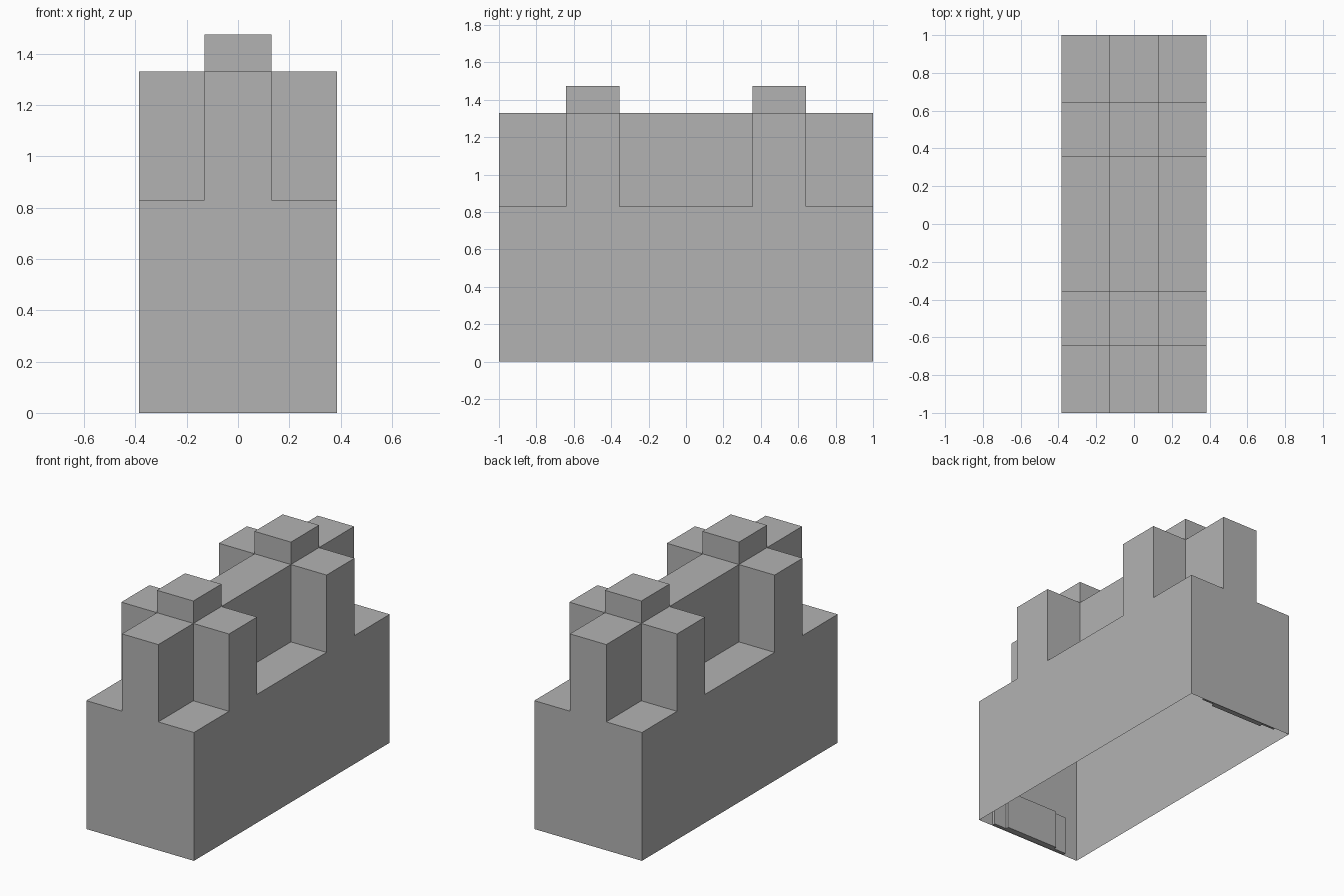
import bpy
import bmesh
from mathutils import Vector

cube = bpy.data.objects.get("Cube")
if cube:
    bpy.data.objects.remove(cube, do_unlink=True)

HX, HY = 0.385, 1.0               # half width and half length
SPINE = 0.13                      # half width of the central ridge
WING_IN, WING_OUT = 0.355, 0.642  # cross wing extent along y
BASE, ROOF, TOWER = 0.83, 1.33, 1.475
DOOR, DOOR_INNER, DOOR_TOP, SILL = 0.28, 0.19, 0.255, 0.004
STEP = 0.02

bm = bmesh.new()


def mirrored(values):
    return sorted([-v for v in values] + list(values))


def extrude(faces, offset):
    """Extrude a face region and return the moved faces."""
    geom = bmesh.ops.extrude_face_region(bm, geom=faces)["geom"]
    verts = [g for g in geom if isinstance(g, bmesh.types.BMVert)]
    bmesh.ops.translate(bm, vec=Vector(offset), verts=verts)
    return [g for g in geom if isinstance(g, bmesh.types.BMFace)]


def pick(faces, rule):
    return [f for f in faces if rule(f.calc_center_median())]


def in_spine(c):
    return abs(c.x) < SPINE


def in_wing(c):
    return WING_IN < abs(c.y) < WING_OUT


# Floor plan split along the ridge, wing and doorway lines
xs = mirrored([SPINE, DOOR_INNER, DOOR, HX])
ys = mirrored([WING_IN, WING_OUT, HY])
grid = [[bm.verts.new((x, y, 0)) for x in xs] for y in ys]
plan = [bm.faces.new((a[i], a[i + 1], b[i + 1], b[i]))
        for a, b in zip(grid, grid[1:]) for i in range(len(xs) - 1)]

# Main block, then ridge with cross wings, then the two towers
top = extrude(plan, (0, 0, BASE))
cross = pick(top, lambda c: in_spine(c) or in_wing(c))
terraces = pick(top, lambda c: not (in_spine(c) or in_wing(c)))
roof = extrude(cross, (0, 0, ROOF - BASE))
extrude(pick(roof, lambda c: in_spine(c) and in_wing(c)), (0, 0, TOWER - ROOF))

# Sunken terraces with a thin rim
bmesh.ops.inset_region(bm, faces=terraces, thickness=0.01, depth=0,
                       use_even_offset=True, use_boundary=True)
extrude(terraces, (0, 0, -STEP))

# Outward normals, then leave the underside open
bmesh.ops.recalc_face_normals(bm, faces=bm.faces[:])
under = [f for f in bm.faces if all(abs(v.co.z) < 1e-5 for v in f.verts)]
bmesh.ops.delete(bm, geom=under, context="FACES")

# Stepped doorway recess in each end
for z in (SILL, DOOR_TOP):
    bmesh.ops.bisect_plane(bm, geom=bm.verts[:] + bm.edges[:] + bm.faces[:],
                           plane_co=(0, 0, z), plane_no=(0, 0, 1))
for side in (-1, 1):
    door = pick(bm.faces, lambda c: abs(c.y - side * HY) < 1e-4
                and abs(c.x) < DOOR and SILL < c.z < DOOR_TOP)
    inner = extrude(door, (0, -side * STEP, 0))
    extrude(pick(inner, lambda c: abs(c.x) < DOOR_INNER), (0, -side * STEP, 0))

# Clean up the construction lines on flat walls
bmesh.ops.dissolve_limit(bm, angle_limit=0.01, verts=bm.verts[:], edges=bm.edges[:])

mesh = bpy.data.meshes.new("building")
bm.to_mesh(mesh)
bm.free()
building = bpy.data.objects.new("building", mesh)
bpy.context.collection.objects.link(building)

# Plain grey
grey = bpy.data.materials.new("plain grey")
grey.use_nodes = True
color = (0.45, 0.45, 0.45, 1)
grey.diffuse_color = color
grey.node_tree.nodes["Principled BSDF"].inputs["Base Color"].default_value = color
mesh.materials.append(grey)
